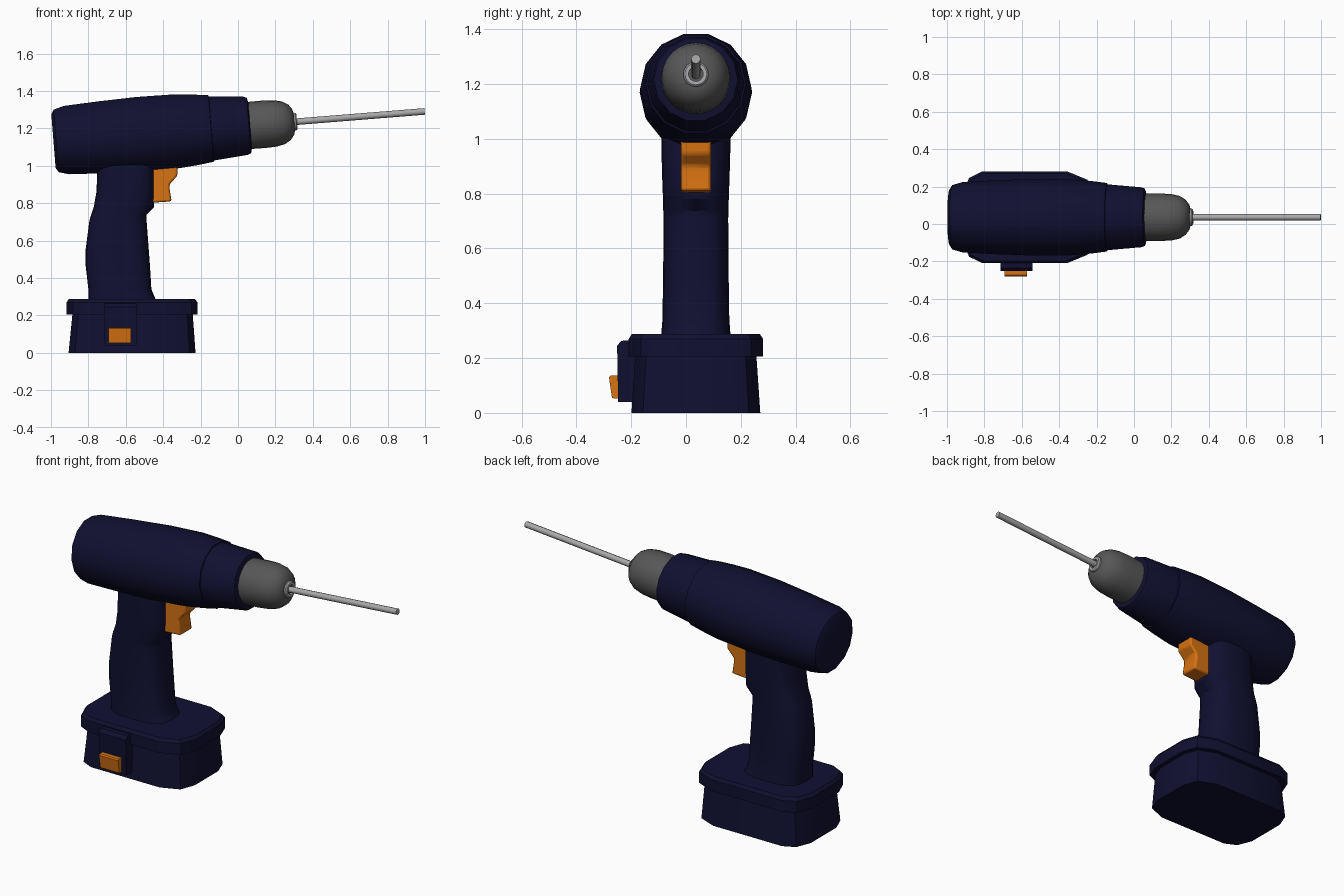
import bpy, bmesh, math
from mathutils import Vector

if "Cube" in bpy.data.objects:
    bpy.data.objects.remove(bpy.data.objects["Cube"])

YC = 0.036                       # centre plane of the tool
TILT = math.atan(0.080)          # upward tilt of the barrel axis
NOSE = Vector((0.07, YC, 1.2166))  # axis point at the front of the housing


def material(name, rgb):
    m = bpy.data.materials.new(name)
    m.diffuse_color = (*rgb, 1)
    m.use_nodes = True
    m.node_tree.nodes["Principled BSDF"].inputs["Base Color"].default_value = m.diffuse_color
    return m


NAVY = material("navy_plastic", (0.0052, 0.0052, 0.031))
ORANGE = material("orange_plastic", (0.68, 0.17, 0.006))
DARK = material("dark_grey_metal", (0.095, 0.095, 0.097))
STEEL = material("light_grey_steel", (0.40, 0.40, 0.41))


def loft(name, rings, mat, angle=35, closed=False, bevel=0):
    """Skin equal-length rings of points; cap the ends unless closed."""
    bm = bmesh.new()
    vs = [[bm.verts.new(p) for p in ring] for ring in rings]
    n = len(vs[0])
    pairs = list(zip(vs, vs[1:])) + ([(vs[-1], vs[0])] if closed else [])
    for a, b in pairs:
        for i in range(n):
            j = (i + 1) % n
            bm.faces.new((a[i], a[j], b[j], b[i]))
    if not closed:
        bm.faces.new(vs[0])
        bm.faces.new(vs[-1])
    bmesh.ops.recalc_face_normals(bm, faces=bm.faces)
    me = bpy.data.meshes.new(name)
    bm.to_mesh(me)
    bm.free()
    me.materials.append(mat)
    ob = bpy.data.objects.new(name, me)
    bpy.context.collection.objects.link(ob)
    if bevel:
        mod = ob.modifiers.new("bevel", "BEVEL")
        mod.width, mod.segments, mod.limit_method = bevel, 2, "ANGLE"
    bpy.ops.object.select_all(action="DESELECT")
    bpy.context.view_layer.objects.active = ob
    ob.select_set(True)
    bpy.ops.object.shade_smooth_by_angle(angle=math.radians(angle))
    return ob


def lathe(name, profile, sides, mat, angle=35, closed=False):
    """Turn (distance, radius) pairs around the tilted barrel axis."""
    c, s = math.cos(TILT), math.sin(TILT)
    rings = []
    for d, r in profile:
        ring = []
        for i in range(sides):
            a = math.tau * i / sides
            u = r * math.sin(a)
            ring.append(NOSE + Vector((d * c - u * s, r * math.cos(a), d * s + u * c)))
        rings.append(ring)
    return loft(name, rings, mat, angle, closed)


# Barrel housing, with a small step near the front
lathe("motor_housing", [
    (-1.060, 0.148), (-1.045, 0.172), (-0.99, 0.188), (-0.80, 0.198),
    (-0.60, 0.205), (-0.40, 0.203), (-0.30, 0.194), (-0.215, 0.183),
    (-0.213, 0.176), (-0.03, 0.160), (-0.012, 0.153), (-0.005, 0.125)], 14, NAVY)

# Chuck, its steel jaw ring and the bit
lathe("chuck", [
    (-0.02, 0.126), (0.07, 0.127), (0.13, 0.124), (0.175, 0.114),
    (0.207, 0.094), (0.226, 0.068), (0.232, 0.045)], 24, DARK, 40)
lathe("jaw_ring", [
    (0.225, 0.046), (0.240, 0.046), (0.246, 0.040), (0.246, 0.027),
    (0.225, 0.027)], 16, STEEL, 40, closed=True)
lathe("drill_bit", [(0.20, 0.0175), (0.931, 0.0175)], 8, STEEL, 50)

# Handle: rounded section, (z, back x, front x, half width)
handle = [
    (0.27, -0.80, -0.425, 0.128), (0.29, -0.80, -0.442, 0.126),
    (0.34, -0.80, -0.463, 0.122), (0.47, -0.815, -0.471, 0.120),
    (0.55, -0.815, -0.477, 0.119), (0.71, -0.794, -0.489, 0.118),
    (0.738, -0.785, -0.489, 0.119), (0.78, -0.771, -0.449, 0.120),
    (0.86, -0.757, -0.447, 0.123), (0.97, -0.752, -0.447, 0.126),
    (1.08, -0.752, -0.447, 0.126)]


def rounded(z, x0, x1, hw, n=20, p=3.0):
    ring = []
    for i in range(n):
        a = math.tau * i / n
        ca, sa = math.cos(a), math.sin(a)
        ring.append(((x0 + x1) / 2 + (x1 - x0) / 2 * math.copysign(abs(ca) ** (2 / p), ca),
                     YC + hw * math.copysign(abs(sa) ** (2 / p), sa), z))
    return ring


loft("handle", [rounded(*h) for h in handle], NAVY, 40)


# Battery: faceted outline scaled to fit each height
def battery_ring(z, x0, x1, hw):
    half = [(1.0, 0.45), (0.906, 0.82), (0.60, 1.0),
            (-0.70, 1.0), (-0.90, 0.86), (-1.0, 0.50)]
    outline = half + [(x, -y) for x, y in reversed(half)]
    cx, hx = (x0 + x1) / 2, (x1 - x0) / 2
    return [(cx + hx * x, YC + hw * y, z) for x, y in outline]


loft("battery_pack", [battery_ring(0, -0.906, -0.227, 0.235),
                      battery_ring(0.22, -0.884, -0.243, 0.220)], NAVY, 30)
loft("battery_collar", [battery_ring(0.205, -0.917, -0.217, 0.245),
                        battery_ring(0.270, -0.917, -0.217, 0.245),
                        battery_ring(0.287, -0.905, -0.229, 0.234)], NAVY, 30)


# Side profiles extruded across one axis
def slab_y(profile, y0, y1):
    return [[(x, y, z) for x, z in profile] for y in (y0, y1)]


def slab_x(profile, x0, x1):
    return [[(x, y, z) for y, z in profile] for x in (x0, x1)]


# Trigger
loft("trigger", slab_y([
    (-0.47, 1.03), (-0.323, 1.03), (-0.325, 0.945), (-0.365, 0.903),
    (-0.366, 0.88), (-0.355, 0.81), (-0.47, 0.802)], YC - 0.055, YC + 0.055),
    ORANGE, 35, bevel=0.010)

# Latch housing and release button on the front of the battery
loft("latch_housing", slab_x([
    (-0.17, 0.04), (-0.248, 0.04), (-0.250, 0.20), (-0.252, 0.245),
    (-0.235, 0.263), (-0.17, 0.265)], -0.714, -0.543), NAVY, 30)
loft("latch_button", slab_x([
    (-0.235, 0.050), (-0.270, 0.054), (-0.281, 0.130), (-0.274, 0.136),
    (-0.235, 0.136)], -0.693, -0.571), ORANGE, 30)
